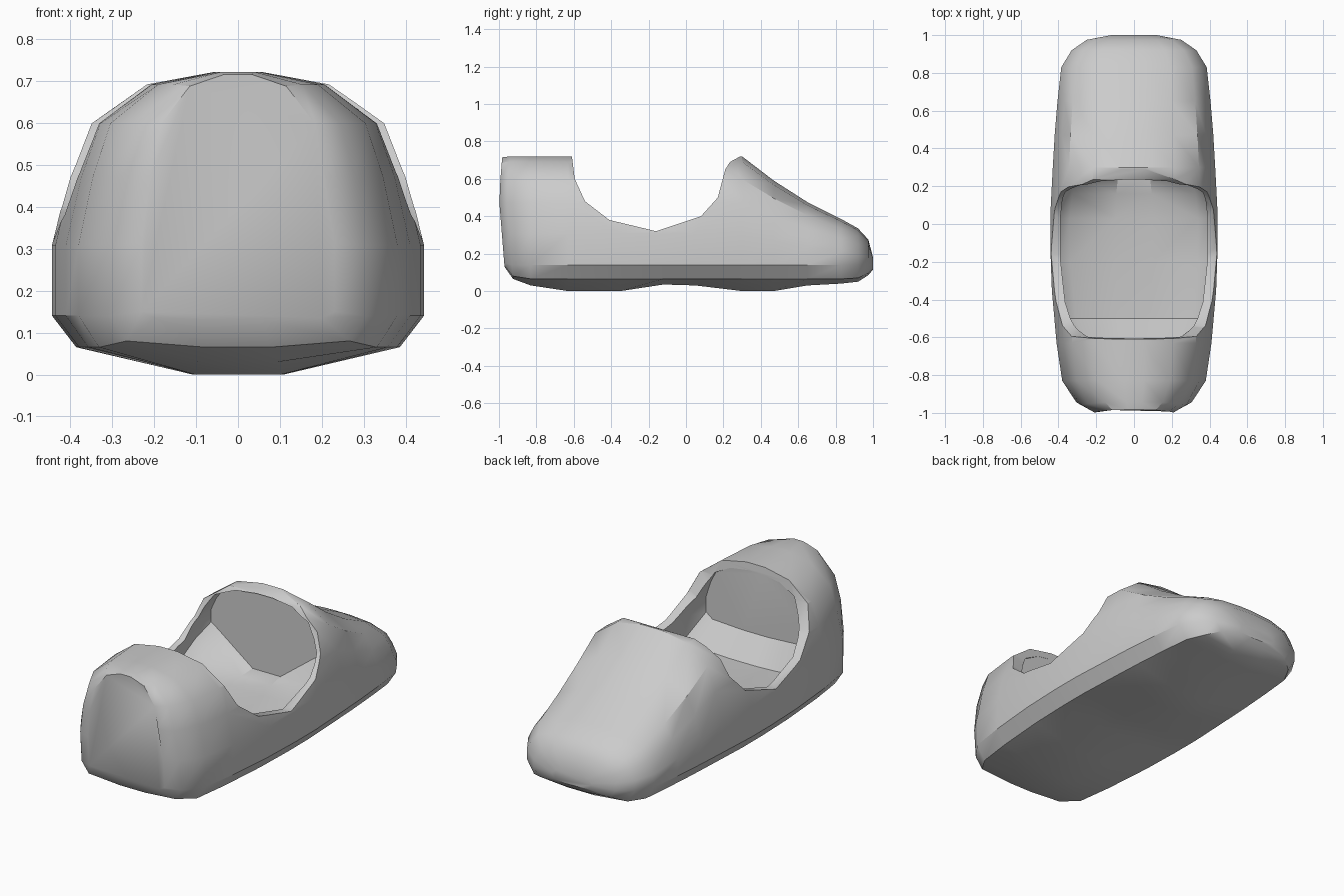
import bpy, bmesh, math

if "Cube" in bpy.data.objects:
    bpy.data.objects.remove(bpy.data.objects["Cube"], do_unlink=True)

grey = bpy.data.materials.new("plain_grey")
grey.use_nodes = True
grey.diffuse_color = (0.6, 0.6, 0.6, 1)
grey.node_tree.nodes["Principled BSDF"].inputs["Base Color"].default_value = (0.6, 0.6, 0.6, 1)

# Upper half-section: share of the half width, share of the height above the welt
UPPER = [(1, 0), (1, 0.29), (0.91, 0.57), (0.8, 0.79), (0.5, 0.95), (0.14, 1)]


def ring(y, w, bottom, edge, welt, top):
    """Closed cross-section, from the sole round to the crown and back."""
    half = [(0.25 * w, bottom), (0.87 * w, edge)]
    half += [(u * w, welt + t * (top - welt)) for u, t in UPPER]
    both = half + [(-x, z) for x, z in reversed(half)]
    lean = 0.04 if y < -0.9 else 0  # the heel bulges at mid height
    return [(x, y + lean * abs(1 - z / 0.5), z) for x, z in both]


def make(name, bm):
    bmesh.ops.recalc_face_normals(bm, faces=bm.faces)
    mesh = bpy.data.meshes.new(name)
    bm.to_mesh(mesh)
    bm.free()
    mesh.materials.append(grey)
    obj = bpy.data.objects.new(name, mesh)
    bpy.context.collection.objects.link(obj)
    return obj


def loft(name, rings):
    bm = bmesh.new()
    loops = [[bm.verts.new(p) for p in r] for r in rings]
    n = len(loops[0])
    for a, b in zip(loops, loops[1:]):
        for i in range(n):
            j = (i + 1) % n
            bm.faces.new((a[i], a[j], b[j], b[i]))
    bm.faces.new(loops[0])
    bm.faces.new(loops[-1])
    return make(name, bm)


# Outer shell: y, half width, sole, lower edge, welt, crown
shell = loft("shoe_shell", [ring(*s) for s in [
    (-1.0, 0.23, 0.13, 0.135, 0.15, 0.715),
    (-0.96, 0.305, 0.065, 0.08, 0.14, 0.72),
    (-0.83, 0.38, 0.03, 0.065, 0.14, 0.72),
    (-0.63, 0.41, 0.0, 0.065, 0.14, 0.72),
    (-0.35, 0.435, 0.0, 0.065, 0.14, 0.72),
    (-0.12, 0.443, 0.035, 0.065, 0.14, 0.72),
    (0.05, 0.443, 0.03, 0.065, 0.14, 0.72),
    (0.3, 0.43, 0.0, 0.065, 0.14, 0.72),
    (0.47, 0.42, 0.0, 0.065, 0.14, 0.59),
    (0.65, 0.405, 0.03, 0.065, 0.14, 0.475),
    (0.83, 0.385, 0.04, 0.065, 0.14, 0.385),
    (0.92, 0.33, 0.05, 0.07, 0.14, 0.335),
    (0.975, 0.25, 0.085, 0.095, 0.14, 0.275),
    (1.0, 0.12, 0.115, 0.12, 0.145, 0.18),
]])

# Curved foot opening, cut straight across
profile = [(-0.61, 0.9), (-0.61, 0.72), (-0.595, 0.6), (-0.54, 0.48), (-0.41, 0.38),
           (-0.16, 0.32), (0.08, 0.4), (0.17, 0.5), (0.21, 0.65), (0.235, 0.69),
           (0.29, 0.72), (0.29, 0.9)]
bm = bmesh.new()
face = bm.faces.new([bm.verts.new((-1, y, z)) for y, z in profile])
side = bmesh.ops.extrude_face_region(bm, geom=[face])["geom"]
bmesh.ops.translate(bm, vec=(2, 0, 0), verts=[v for v in side if isinstance(v, bmesh.types.BMVert)])
opening = make("opening_cutter", bm)

# Hollow inside, with chamfered front corners: y, half width, floor, corner, wall foot, crown
cavity = loft("cavity_cutter", [ring(*s) for s in [
    (-0.605, 0.3, 0.34, 0.35, 0.38, 0.68),
    (-0.5, 0.355, 0.22, 0.23, 0.26, 0.68),
    (-0.2, 0.388, 0.23, 0.24, 0.27, 0.68),
    (0.03, 0.39, 0.25, 0.26, 0.29, 0.69),
    (0.16, 0.375, 0.25, 0.32, 0.38, 0.69),
    (0.25, 0.34, 0.26, 0.42, 0.45, 0.69),
]])

bpy.context.view_layer.objects.active = shell
shell.select_set(True)
for cutter in (opening, cavity):
    cutter.hide_render = True
    mod = shell.modifiers.new("cut", "BOOLEAN")
    mod.operation = "DIFFERENCE"
    mod.solver = "EXACT"
    mod.object = cutter
    bpy.ops.object.modifier_apply(modifier=mod.name)
    bpy.data.objects.remove(cutter, do_unlink=True)

bpy.ops.object.shade_smooth_by_angle(angle=math.radians(34))
